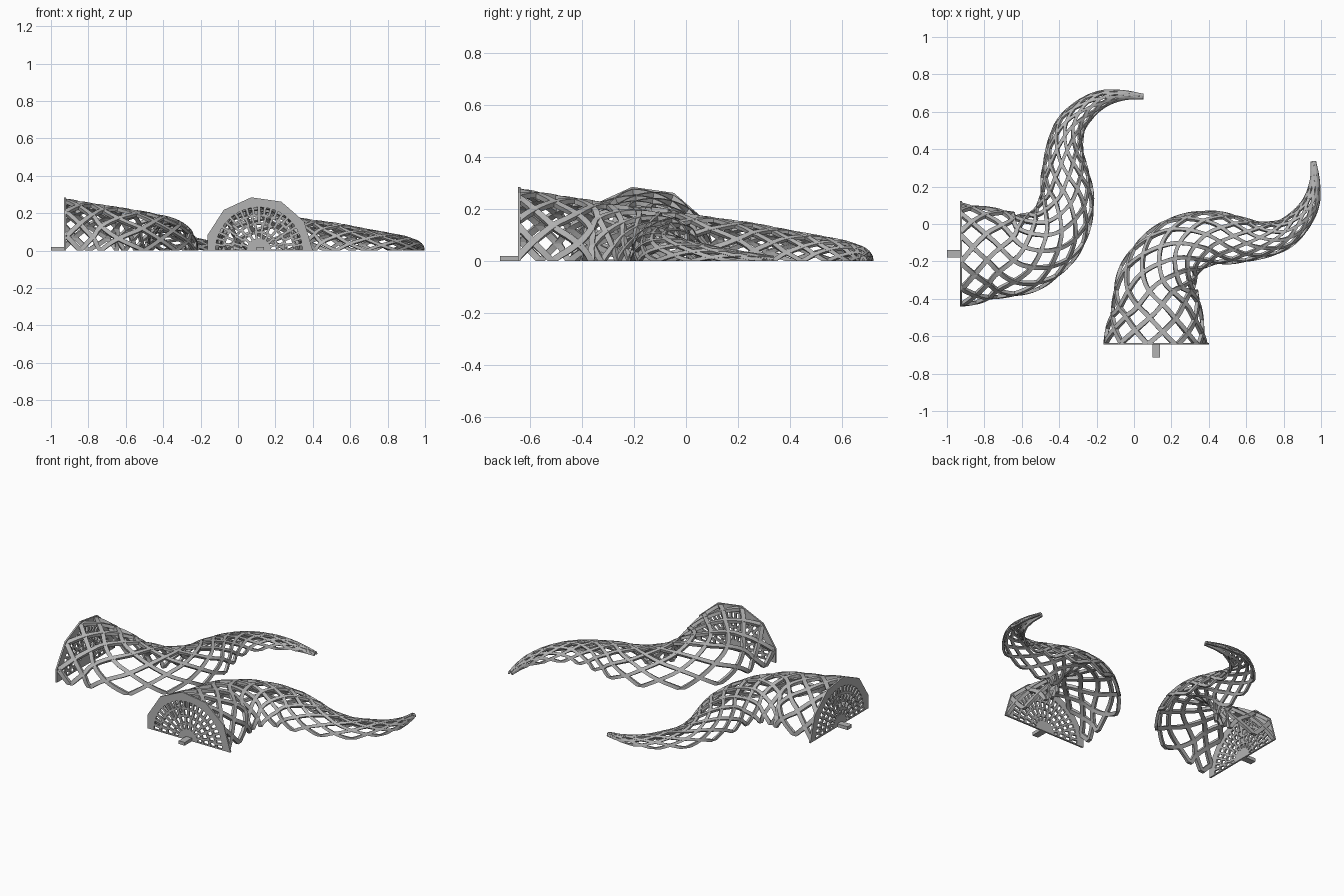
import bpy, bmesh, math
from mathutils import Vector

if "Cube" in bpy.data.objects:
    bpy.data.objects.remove(bpy.data.objects["Cube"])

SIDES = 11                      # nodes around a full horn
STEP = 2 * math.pi / SIDES
TWIST = 4.0                     # strut rotation per unit of length
SAMPLES = 150

# centreline x, y, half width, height
SPINE = [(-.93, -.166, .283, .28), (-.77, -.158, .25, .252),
         (-.59, -.155, .217, .225), (-.43, -.055, .177, .194),
         (-.362, .105, .151, .168), (-.367, .25, .133, .148),
         (-.372, .38, .105, .123), (-.345, .51, .084, .099),
         (-.27, .605, .066, .08), (-.17, .668, .048, .057),
         (-.06, .688, .028, .037), (.05, .681, .014, .02)]

grey = bpy.data.materials.new("light grey")
grey.diffuse_color = (.45, .45, .45, 1)
grey.use_nodes = True
grey.node_tree.nodes["Principled BSDF"].inputs["Base Color"].default_value = grey.diffuse_color


def spine(u):
    """Smooth interpolation through the spine points, u from 0 to 1."""
    f = u * (len(SPINE) - 1)
    i = min(int(f), len(SPINE) - 2)
    t = f - i
    b, c = Vector(SPINE[i]), Vector(SPINE[i + 1])
    a = Vector(SPINE[i - 1]) if i else b * 2 - c
    d = Vector(SPINE[i + 2]) if i + 2 < len(SPINE) else c * 2 - b
    return (b * 2 + (c - a) * t + (a * 2 - b * 5 + c * 4 - d) * t ** 2
            + (b * 3 - a - c * 3 + d) * t ** 3) / 2


def place(co, swapped):
    """The second horn is the first one reflected across the diagonal."""
    return Vector((co[1] + .278, co[0] + .285, co[2])) if swapped else Vector(co)


def finish(bm, name, swapped):
    for v in bm.verts:
        v.co = place(v.co, swapped)
    bmesh.ops.recalc_face_normals(bm, faces=bm.faces)
    me = bpy.data.meshes.new(name)
    bm.to_mesh(me)
    bm.free()
    me.materials.append(grey)
    ob = bpy.data.objects.new(name, me)
    bpy.context.collection.objects.link(ob)
    return ob


# Frames along the spine: centre, side vector, width, height, length, strut half width
frames = []
length = 0
for j in range(SAMPLES + 1):
    u = j / SAMPLES
    p = spine(u)
    t = (spine(min(u + .004, 1)) - spine(max(u - .004, 0))).to_3d()
    side = Vector((-t.y, t.x, 0)).normalized()
    c = Vector((p[0], p[1], 0))
    if frames:
        length += (c - frames[-1][0]).length
    frames.append((c, side, p[2], p[3], length, .006 + .024 * p[2]))


def strut(bm, pts):
    """Flat-topped bar through (point, outward normal, half width)."""
    rings = []
    for i, (p, n, r) in enumerate(pts):
        t = (pts[min(i + 1, len(pts) - 1)][0] - pts[max(i - 1, 0)][0]).normalized()
        b = t.cross(n).normalized()
        n = b.cross(t)
        rings.append([bm.verts.new(p + n * r * .8 * y + b * r * x)
                      for x, y in ((1, 1), (-1, 1), (-1, -1), (1, -1))])
    for r0, r1 in zip(rings, rings[1:]):
        for k in range(4):
            m = (k + 1) % 4
            bm.faces.new((r0[k], r0[m], r1[m], r1[k]))
    bm.faces.new(rings[0])
    bm.faces.new(rings[-1])


def trim(bm, co, no):
    bmesh.ops.bisect_plane(bm, geom=bm.verts[:] + bm.edges[:] + bm.faces[:],
                           plane_co=co, plane_no=no, clear_inner=True)
    bmesh.ops.holes_fill(bm, edges=[e for e in bm.edges if e.is_boundary], sides=0)


def lattice(name, swapped):
    bm = bmesh.new()
    for k in range(SIDES):
        for turn in (-1, 1):
            run = []
            for c, side, w, h, s, r in frames:
                a = k * STEP + turn * TWIST * s
                n = side * math.cos(a) + Vector((0, 0, math.sin(a)))
                d = r * .8
                p = c + side * (w - d) * math.cos(a) + Vector((0, 0, (h - d) * math.sin(a)))
                if p.z > -2.5 * r:
                    run.append((p, n, r))
                else:
                    if len(run) > 1:
                        strut(bm, run)
                    run = []
            if len(run) > 1:
                strut(bm, run)
    # Trim flat along the ground and against the base plate
    trim(bm, (0, 0, 0), (0, 0, 1))
    trim(bm, (-.925, 0, 0), (1, 0, 0))
    finish(bm, name, swapped)


def rim(a):
    """Radius of the eleven sided outline at an angle."""
    return .288 * math.cos(STEP / 2) / math.cos(a % STEP - STEP / 2)


def base_plate(name, swapped):
    bm = bmesh.new()
    holes = []
    # inner radius, outer radius (0 = outline), cells, pierced
    for r0, r1, cells, pierced in ((.0, .06, 22, 0), (.06, .1, 9, 1), (.1, .145, 11, 1),
                                   (.145, .19, 16, 1), (.19, .24, 22, 1), (.24, 0, 22, 0)):
        def at(r, i):
            a = math.pi * i / cells
            r = r or rim(a)
            return bm.verts.new((-.93, -.166 + r * math.cos(a), r * math.sin(a)))
        outer = [at(r1, i) for i in range(cells + 1)]
        if r0 == 0:
            bm.faces.new(outer)
            continue
        inner = [at(r0, i) for i in range(cells + 1)]
        for i in range(cells):
            f = bm.faces.new((inner[i], outer[i], outer[i + 1], inner[i + 1]))
            if pierced:
                holes.append(f)
    # Pierced pattern
    bm.normal_update()
    bmesh.ops.inset_individual(bm, faces=holes, thickness=.007, use_even_offset=True)
    bmesh.ops.delete(bm, geom=holes, context='FACES')
    # Thicken the pierced sheet
    made = bmesh.ops.extrude_face_region(bm, geom=bm.faces[:], use_keep_orig=True)
    for v in made['geom']:
        if isinstance(v, bmesh.types.BMVert):
            v.co.x += .01
    finish(bm, name, swapped)


def peg(name, swapped):
    bm = bmesh.new()
    bmesh.ops.create_cube(bm, size=1)
    for v in bm.verts:
        v.co = Vector((-.9625 + v.co.x * .075, -.16 + v.co.y * .04, .01 + v.co.z * .02))
    finish(bm, name, swapped)


for label, swapped in (("left", False), ("right", True)):
    lattice(label + "_horn_lattice", swapped)
    base_plate(label + "_base_plate", swapped)
    peg(label + "_peg", swapped)
